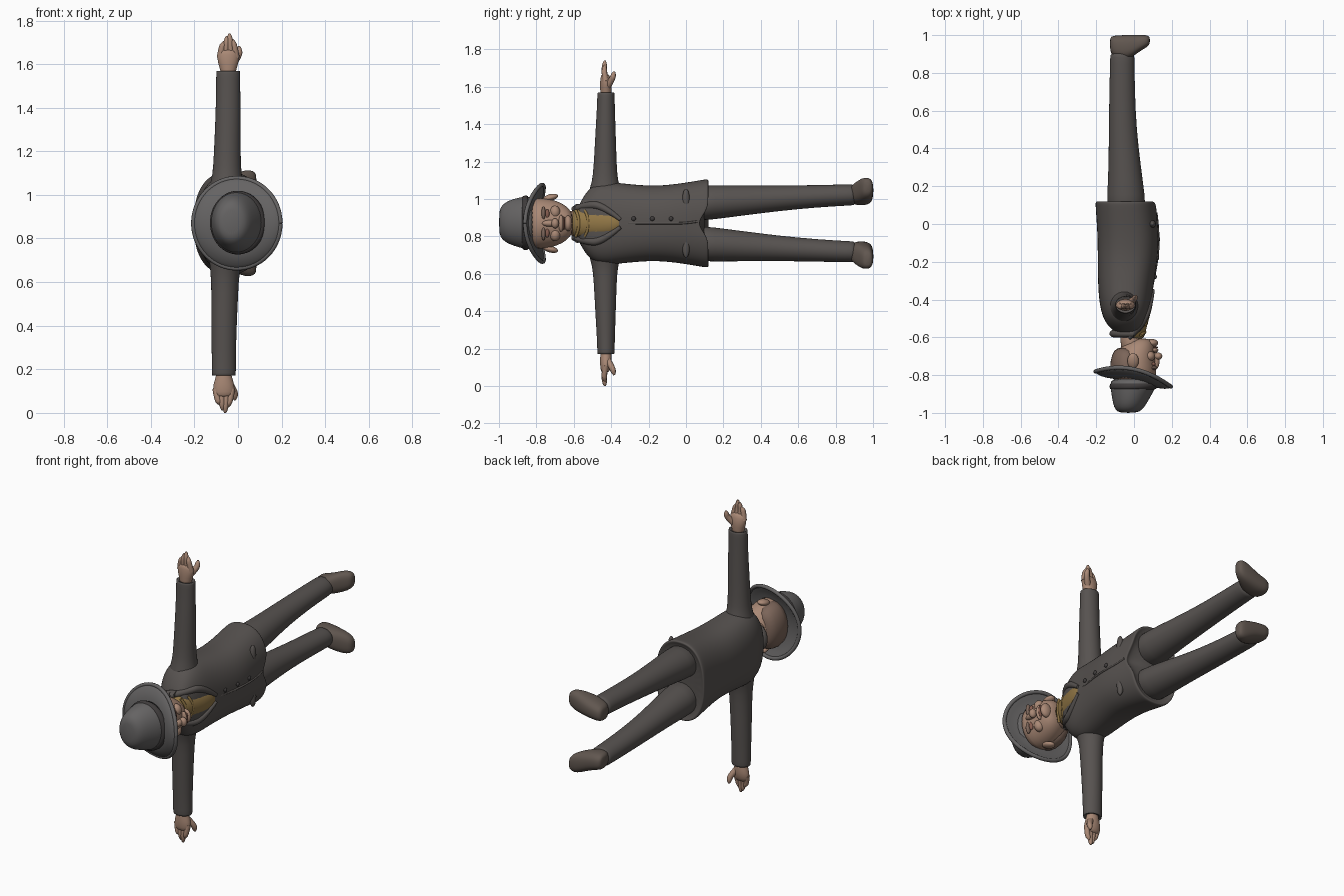
import bpy, bmesh
from math import sin, cos, pi, exp
from mathutils import Vector

CZ = 0.87  # middle of the body across its width


def material(name, col):
    m = bpy.data.materials.new(name)
    m.diffuse_color = (*col, 1)
    return m


COAT = material("dark cloth", (0.095, 0.085, 0.08))
FELT = material("grey felt", (0.13, 0.125, 0.125))
BAND = material("dark band", (0.05, 0.045, 0.045))
SKIN = material("skin", (0.40, 0.25, 0.18))
LIP = material("ruddy", (0.24, 0.11, 0.08))
HAIR = material("hair", (0.20, 0.13, 0.10))
SCARF = material("mustard scarf", (0.28, 0.18, 0.06))
SHOE = material("shoe leather", (0.12, 0.095, 0.08))


def loft(name, axis, rings, mat, n=24, p=2.0, tweak=None, level=1):
    """Skin elliptical rings (t, centre a, centre b, radius a, radius b) along an axis."""
    bm = bmesh.new()
    loops = []
    for t, a, b, ra, rb in rings:
        loop = []
        for i in range(n):
            c, s = cos(2 * pi * i / n), sin(2 * pi * i / n)
            q = [a + ra * abs(c) ** (2 / p) * (1 if c > 0 else -1),
                 b + rb * abs(s) ** (2 / p) * (1 if s > 0 else -1)]
            q.insert(axis, t)
            co = Vector(q)
            loop.append(bm.verts.new(tweak(co) if tweak else co))
        loops.append(loop)
    for l0, l1 in zip(loops, loops[1:]):
        for i in range(n):
            j = (i + 1) % n
            bm.faces.new((l0[i], l0[j], l1[j], l1[i]))
    bm.faces.new(loops[0])
    bm.faces.new(loops[-1])
    return finish(name, bm, mat, level)


def finish(name, bm, mat, level=1):
    bmesh.ops.recalc_face_normals(bm, faces=bm.faces)
    for f in bm.faces:
        f.smooth = True
    me = bpy.data.meshes.new(name)
    bm.to_mesh(me)
    bm.free()
    me.materials.append(mat)
    ob = bpy.data.objects.new(name, me)
    bpy.context.collection.objects.link(ob)
    if level:
        ob.modifiers.new("smooth", 'SUBSURF').levels = level
    return ob


def blob(name, loc, size, mat, rot=(0, 0, 0)):
    bm = bmesh.new()
    bmesh.ops.create_uvsphere(bm, u_segments=20, v_segments=12, radius=1)
    ob = finish(name, bm, mat, 0)
    ob.location, ob.scale, ob.rotation_euler = loc, size, rot
    return ob


def tube(name, pts, radius, mat):
    """Rounded cord through points; each point is (x, y, z, thickness factor)."""
    cu = bpy.data.curves.new(name, 'CURVE')
    cu.dimensions = '3D'
    cu.bevel_depth, cu.bevel_resolution, cu.use_fill_caps = radius, 3, True
    sp = cu.splines.new('NURBS')
    sp.points.add(len(pts) - 1)
    for q, (x, y, z, r) in zip(sp.points, pts):
        q.co, q.radius = (x, y, z, 1), r
    sp.use_endpoint_u, sp.order_u = True, 3
    cu.materials.append(mat)
    ob = bpy.data.objects.new(name, cu)
    bpy.context.collection.objects.link(ob)


# Coat body, with a notch at the front of the hem
def hem(v):
    if v.y > 0 and v.x > 0:
        v.y -= 0.06 * exp(-((v.z - CZ) / 0.05) ** 2) * v.y / 0.12
    return v


loft("coat", 1, [
    (-0.585, -0.02, CZ, 0.055, 0.07), (-0.56, -0.035, CZ, 0.085, 0.125),
    (-0.51, -0.045, CZ, 0.115, 0.20), (-0.44, -0.045, CZ, 0.135, 0.225),
    (-0.35, -0.045, CZ, 0.145, 0.215), (-0.2, -0.035, CZ, 0.158, 0.20),
    (-0.1, -0.03, CZ, 0.162, 0.205), (0.0, -0.035, CZ, 0.162, 0.218),
    (0.095, -0.042, CZ, 0.162, 0.235), (0.118, -0.042, CZ, 0.162, 0.237),
    (0.122, -0.042, CZ, 0.152, 0.226), (0.10, -0.042, CZ, 0.13, 0.20)],
    COAT, 36, 2.4, hem, 2)

# Coat front edge, lapels, buttons and pockets
tube("front_seam", [(0.09, -0.36, CZ, 1), (0.124, -0.2, CZ, 1), (0.13, -0.1, CZ, 1),
                    (0.126, 0.0, CZ, 1), (0.118, 0.06, CZ + 0.01, 1)], 0.006, COAT)
for y, x in ((-0.28, 0.113), (-0.18, 0.125), (-0.08, 0.131)):
    blob("button", (x, y, CZ + 0.025), (0.008, 0.012, 0.012), BAND)
for s in (1, -1):
    tube("lapel", [(-0.03, -0.60, CZ + s * 0.075, 1), (0.035, -0.54, CZ + s * 0.095, 1.2),
                   (0.075, -0.45, CZ + s * 0.1, 1.3), (0.1, -0.35, CZ + s * 0.02, 0.6)], 0.017, COAT)
    blob("pocket_flap", (0.098, 0.0, CZ + s * 0.125), (0.018, 0.02, 0.06), COAT)
tube("collar", [(0.0, -0.58, CZ - 0.085, 1), (-0.11, -0.58, CZ - 0.07, 1),
                (-0.11, -0.58, CZ + 0.07, 1), (0.0, -0.58, CZ + 0.085, 1)], 0.02, COAT)

# Neck and scarf
loft("neck", 1, [(-0.70, -0.01, CZ, 0.06, 0.07), (-0.62, -0.015, CZ, 0.055, 0.065),
                 (-0.54, -0.02, CZ, 0.06, 0.07)], SKIN)
loft("scarf", 1, [(-0.615, -0.012, CZ, 0.055, 0.065), (-0.59, -0.01, CZ, 0.07, 0.078),
                  (-0.53, 0.0, CZ, 0.07, 0.088), (-0.45, 0.035, CZ, 0.062, 0.085),
                  (-0.38, 0.065, CZ, 0.04, 0.06), (-0.34, 0.075, CZ, 0.025, 0.03)], SCARF)
for k in range(4):
    y = -0.57 + k * 0.05
    x = 0.065 + k * 0.01
    tube("scarf_fold", [(x - 0.03, y - 0.02, CZ - 0.07, 1), (x + 0.015, y + 0.015, CZ, 1),
                        (x - 0.03, y - 0.02, CZ + 0.07, 1)], 0.008, SCARF)

# Head, face and hair
loft("head", 1, [(-0.605, 0.04, CZ, 0.03, 0.04), (-0.62, 0.03, CZ, 0.07, 0.075),
                 (-0.66, 0.015, CZ, 0.095, 0.108), (-0.72, 0.0, CZ, 0.112, 0.13),
                 (-0.78, 0.0, CZ, 0.12, 0.137), (-0.84, 0.0, CZ, 0.12, 0.135)], SKIN, 28)
loft("back_hair", 1, [(-0.65, -0.045, CZ, 0.045, 0.085), (-0.69, -0.04, CZ, 0.08, 0.125),
                      (-0.76, -0.04, CZ, 0.09, 0.138), (-0.82, -0.03, CZ, 0.09, 0.135)], HAIR)
blob("nose_bridge", (0.115, -0.725, CZ), (0.02, 0.045, 0.018), SKIN)
blob("nose_tip", (0.128, -0.70, CZ), (0.022, 0.02, 0.027), SKIN)
blob("upper_lip", (0.107, -0.668, CZ), (0.022, 0.014, 0.045), SKIN)
blob("mouth", (0.113, -0.653, CZ), (0.014, 0.006, 0.036), LIP)
blob("chin", (0.093, -0.63, CZ), (0.035, 0.022, 0.042), SKIN)
for s in (1, -1):
    blob("eye_socket", (0.103, -0.742, CZ + s * 0.05), (0.012, 0.012, 0.026), LIP)
    blob("brow", (0.108, -0.762, CZ + s * 0.055), (0.016, 0.011, 0.036), HAIR)
    blob("cheek", (0.082, -0.70, CZ + s * 0.06), (0.03, 0.028, 0.035), SKIN)
    blob("ear", (-0.005, -0.725, CZ + s * 0.138), (0.03, 0.042, 0.018), SKIN, (s * 0.25, 0, 0))


# Hat: tilted, drooping brim, tapered crown and band
def droop(v):
    v.y += -0.2 * v.x + 0.05 * ((v.z - CZ) / 0.2) ** 2
    return v


loft("hat_brim", 1, [(-0.845, -0.005, CZ, 0.125, 0.13), (-0.842, -0.005, CZ, 0.17, 0.175),
                     (-0.83, -0.005, CZ, 0.205, 0.212), (-0.815, -0.005, CZ, 0.205, 0.212),
                     (-0.82, -0.005, CZ, 0.17, 0.175), (-0.82, -0.005, CZ, 0.12, 0.125)],
     FELT, 32, 2, droop)
tube("brim_roll", [tuple(droop(Vector((-0.005 + 0.2 * cos(a), -0.822, CZ + 0.207 * sin(a))))) + (1,)
                   for a in [2 * pi * i / 32 for i in range(33)]], 0.011, FELT)
loft("hat_crown", 1, [(-0.81, 0.0, CZ, 0.125, 0.145), (-0.855, -0.004, CZ + 0.003, 0.123, 0.143),
                      (-0.90, -0.012, CZ + 0.005, 0.108, 0.132), (-0.95, -0.022, CZ + 0.006, 0.09, 0.117),
                      (-0.985, -0.028, CZ + 0.006, 0.072, 0.092), (-1.0, -0.03, CZ + 0.006, 0.045, 0.06)],
     FELT, 28)
loft("hat_band", 1, [(-0.835, 0, CZ + 0.002, 0.128, 0.148), (-0.855, 0, CZ + 0.003, 0.13, 0.148),
                     (-0.875, -0.006, CZ + 0.003, 0.124, 0.144), (-0.878, -0.006, CZ + 0.003, 0.11, 0.13)],
     BAND, 28)

for s in (1, -1):
    dx = 0.01 * s  # the two arms sit slightly apart front to back

    def across(v, s=s):
        v.z = CZ + s * v.z
        return v

    # Sleeve with cuff
    loft("sleeve", 2, [(0.08, -0.05, -0.43, 0.09, 0.10), (0.17, -0.053, -0.432, 0.08, 0.09),
                       (0.22, -0.055 + dx / 2, -0.433, 0.067, 0.07), (0.30, -0.055 + dx / 2, -0.432, 0.062, 0.062),
                       (0.50, -0.055 + dx, -0.43, 0.058, 0.054), (0.64, -0.055 + dx, -0.428, 0.055, 0.047),
                       (0.695, -0.055 + dx, -0.428, 0.056, 0.047), (0.703, -0.055 + dx, -0.428, 0.052, 0.043),
                       (0.69, -0.055 + dx, -0.428, 0.04, 0.033)], COAT, 24, 2, across)
    # Hand: palm, four fingers, thumb
    hx = -0.055 + dx
    loft("palm", 2, [(0.67, hx, -0.428, 0.034, 0.03), (0.705, hx, -0.428, 0.036, 0.03),
                     (0.74, hx, -0.428, 0.05, 0.033), (0.775, hx, -0.43, 0.05, 0.028),
                     (0.80, hx, -0.433, 0.04, 0.02)], SKIN, 20, 2, across)
    for k, end in enumerate((0.835, 0.858, 0.87, 0.845)):
        o = (k - 1.5) * 0.024
        tube("finger", [(hx + o, -0.43, CZ + s * 0.76, 1.1), (hx + o * 0.8, -0.438, CZ + s * 0.81, 1),
                        (hx + o * 0.55, -0.435, CZ + s * (end - 0.012), 0.85),
                        (hx + o * 0.5, -0.433, CZ + s * end, 0.3)], 0.015, SKIN)
    tube("thumb", [(hx + 0.02, -0.42, CZ + s * 0.73, 1.2), (hx + 0.05, -0.395, CZ + s * 0.77, 1.1),
                   (hx + 0.05, -0.386, CZ + s * 0.80, 0.9), (hx + 0.05, -0.384, CZ + s * 0.812, 0.3)],
         0.015, SKIN)
    # Trouser leg
    loft("trouser_leg", 1, [(0.02, -0.04, 0.105, 0.11, 0.10), (0.15, -0.042, 0.113, 0.10, 0.092),
                            (0.32, -0.05, 0.123, 0.085, 0.08), (0.5, -0.06, 0.134, 0.074, 0.068),
                            (0.7, -0.063, 0.145, 0.068, 0.06), (0.87, -0.062, 0.152, 0.065, 0.057),
                            (0.90, -0.062, 0.152, 0.064, 0.056), (0.905, -0.062, 0.152, 0.05, 0.045)],
         COAT, 24, 2, across)
    # Shoe pointing forward, toes turned out
    loft("shoe", 0, [(-0.128, 0.955, 0.142, 0.03, 0.03), (-0.115, 0.94, 0.144, 0.058, 0.048),
                     (-0.06, 0.932, 0.152, 0.068, 0.056), (-0.01, 0.942, 0.168, 0.06, 0.06),
                     (0.035, 0.96, 0.184, 0.042, 0.062), (0.07, 0.968, 0.192, 0.032, 0.05),
                     (0.085, 0.972, 0.196, 0.018, 0.028)], SHOE, 24, 2.5, across)
